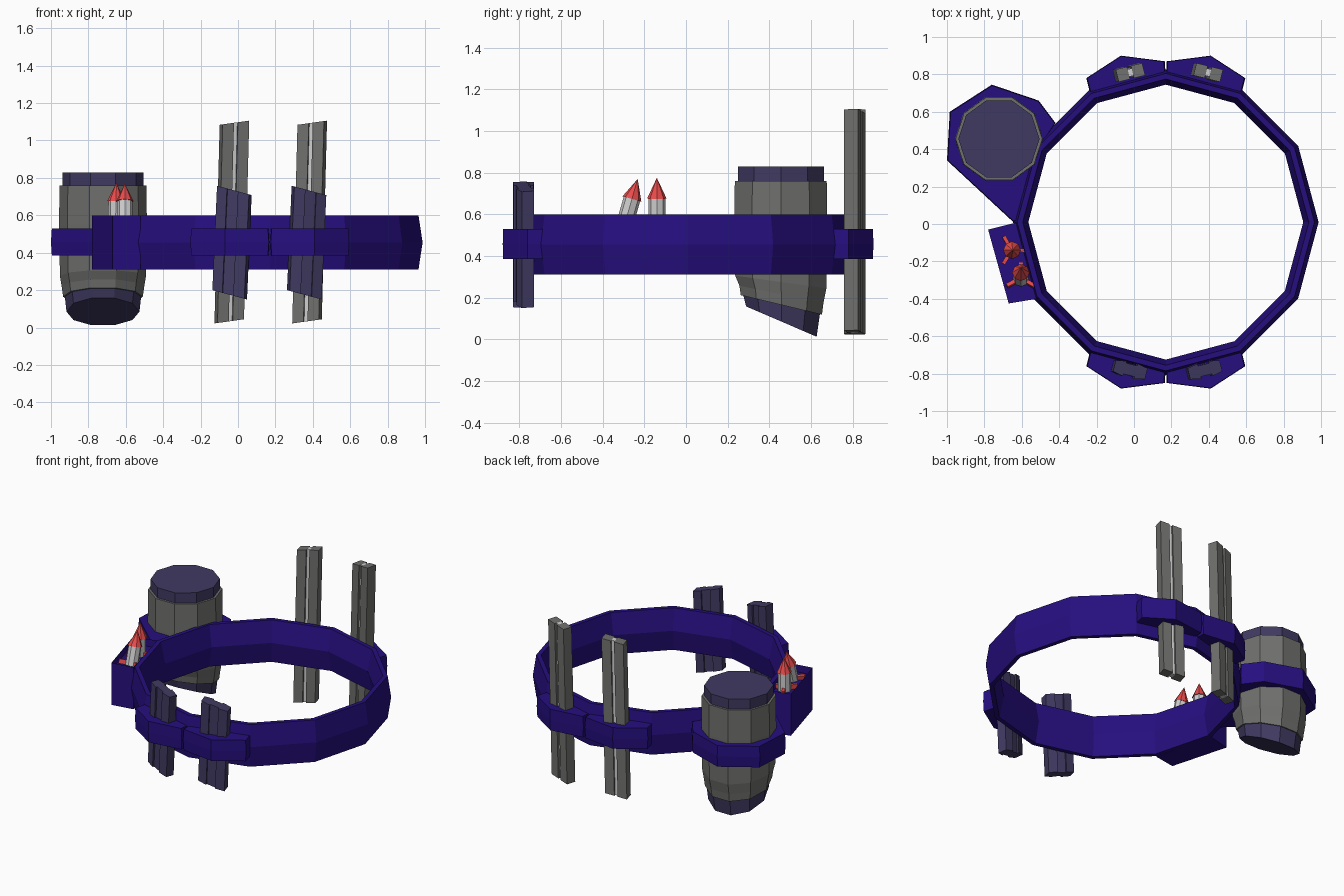
import bpy, bmesh, math
from mathutils import Vector, Matrix

if "Cube" in bpy.data.objects:
    bpy.data.objects.remove(bpy.data.objects["Cube"])


def mat(name, rgb):
    m = bpy.data.materials.new(name)
    m.diffuse_color = (*rgb, 1)
    m.use_nodes = True
    m.node_tree.nodes["Principled BSDF"].inputs["Base Color"].default_value = m.diffuse_color
    return m


BLUE = mat("belt_blue", (0.019, 0.0045, 0.21))
PURPLE = mat("dusky_purple", (0.052, 0.042, 0.12))
GREY = mat("metal_grey", (0.16, 0.16, 0.155))
LIGHT = mat("pale_grey", (0.62, 0.62, 0.62))
RED = mat("signal_red", (0.80, 0.07, 0.07))


def finish(bm, name, *mats):
    bmesh.ops.recalc_face_normals(bm, faces=bm.faces)
    me = bpy.data.meshes.new(name)
    bm.to_mesh(me)
    bm.free()
    for m in mats:
        me.materials.append(m)
    ob = bpy.data.objects.new(name, me)
    bpy.context.collection.objects.link(ob)
    return ob


def loft(bm, loops, caps=True, closed=False):
    """Skin a list of equal-length point loops."""
    rings = [[bm.verts.new(p) for p in lp] for lp in loops]
    n = len(rings[0])
    pairs = list(zip(rings, rings[1:]))
    if closed:
        pairs.append((rings[-1], rings[0]))
    faces = []
    for a, b in pairs:
        for i in range(n):
            j = (i + 1) % n
            faces.append(bm.faces.new((a[i], a[j], b[j], b[i])))
    if caps and not closed:
        faces += [bm.faces.new(rings[0]), bm.faces.new(rings[-1])]
    return faces


def circle(n, r, cx, cy, z, slope=0, ry=None):
    ry = ry or r
    pts = []
    for i in range(n):
        a = 2 * math.pi * i / n
        y = ry * math.sin(a)
        pts.append((cx + r * math.cos(a), cy + y, z + slope * y))
    return pts


def bulged_plate(name, pts, z0, z1, m, edge=0.975):
    """Flat plate whose rim swells slightly at mid height."""
    cx = sum(p[0] for p in pts) / len(pts)
    cy = sum(p[1] for p in pts) / len(pts)
    bm = bmesh.new()
    loft(bm, [[(cx + (x - cx) * s, cy + (y - cy) * s, z) for x, y in pts]
              for z, s in ((z0, edge), ((z0 + z1) / 2, 1), (z1, edge))])
    return finish(bm, name, m)


# Belt: twelve-sided hoop with a swollen cross-section
CX, CY = 0.17, 0.01
bm = bmesh.new()
section = [(0.795, 0.31), (0.817, 0.455), (0.795, 0.60),
           (0.765, 0.60), (0.735, 0.455), (0.765, 0.31)]
loft(bm, [circle(12, r, CX, CY, z) for r, z in section], closed=True)
finish(bm, "belt", BLUE)

# Four loops holding the blades, mirrored around the belt centre
loop = [(0.0, 0.77), (0.005, 0.86), (0.24, 0.89), (0.425, 0.77),
        (0.405, 0.69), (0.20, 0.745)]
for sx, side in ((-1, "left"), (1, "right")):
    for sy, end in ((-1, "front"), (1, "back")):
        bulged_plate(f"{end}_{side}_loop",
                     [(CX + sx * x, CY + sy * y) for x, y in loop],
                     0.385, 0.53, BLUE)


def blade(name, profile, cx, cy, rot, z0, z1, lean, slope, m):
    """Upright bar that leans sideways and has slanted ends."""
    c, s = math.cos(rot), math.sin(rot)
    loops = []
    for z, dx in ((z0, -lean / 2), (z1, lean / 2)):
        lp = []
        for x, y in profile:
            px, py = x * c - y * s, x * s + y * c
            lp.append((cx + dx + px, cy + py, z + slope * px))
        loops.append(lp)
    bm = bmesh.new()
    loft(bm, loops)
    return finish(bm, name, m)


def box(x0, x1, d):
    return [(x0, -d), (x1, -d), (x1, d), (x0, d)]


# Grooved purple grips in front, split grey blades behind
grip = [(-0.088, -0.030), (-0.030, -0.042), (-0.030, -0.030), (0.030, -0.030),
        (0.030, -0.042), (0.088, -0.030), (0.088, 0.030), (0.030, 0.042),
        (0.030, 0.030), (-0.030, 0.030), (-0.030, 0.042), (-0.088, 0.030)]
for cx, s, side in ((-0.032, -1, "left"), (0.367, 1, "right")):
    blade(f"front_{side}_grip", grip, cx, -0.78, s * math.radians(14),
          0.175, 0.733, 0.025, -0.27, PURPLE)
for cx, s, side in ((-0.033, 1, "left"), (0.383, -1, "right")):
    for part, prof, m in (("outer_bar", box(-0.073, -0.011, 0.034), GREY),
                          ("inner_bar", box(0.011, 0.073, 0.034), GREY),
                          ("core", box(-0.011, 0.011, 0.020), LIGHT)):
        blade(f"back_{side}_blade_{part}", prof, cx, 0.81,
              s * math.radians(14), 0.033, 1.095, 0.028, 0.14, m)

# Bracket gripping the canister
bulged_plate("canister_bracket",
             [(-0.985, 0.60), (-0.76, 0.745), (-0.51, 0.66), (-0.42, 0.54),
              (-0.50, 0.42), (-0.61, 0.02), (-0.645, 0.01), (-1.0, 0.34)],
             0.385, 0.53, BLUE, 0.985)

# Canister: ten-sided body whose lower end bends over
KX, KY = -0.722, 0.455
bm = bmesh.new()
loft(bm, [circle(10, 0.232, KX, KY, 0.76),
          circle(10, 0.235, KX, KY, 0.55),
          circle(10, 0.230, KX, KY, 0.275, -0.14),
          circle(10, 0.220, KX, KY + 0.003, 0.215, -0.21, 0.212),
          circle(10, 0.213, KX, KY + 0.003, 0.165, -0.24, 0.205)])
finish(bm, "canister_body", GREY)
bm = bmesh.new()
loft(bm, [circle(10, 0.217, KX, KY, 0.75), circle(10, 0.217, KX, KY, 0.83)])
finish(bm, "canister_lid", PURPLE)
bm = bmesh.new()
loft(bm, [circle(10, 0.205, KX, KY + 0.003, 0.175, -0.26, 0.195),
          circle(10, 0.195, KX, KY + 0.003, 0.085, -0.43, 0.178)])
finish(bm, "canister_base", PURPLE)

# Open pouch on the left side
bm = bmesh.new()
corners = [(-0.78, -0.03), (-0.62, 0.01), (-0.52, -0.40), (-0.67, -0.425)]
faces = loft(bm, [[(x, y, z) for x, y in corners] for z in (0.31, 0.60)])
top = faces[-1]
bmesh.ops.inset_individual(bm, faces=[top], thickness=0.008)
for v in top.verts:
    v.co.z = 0.55
finish(bm, "pouch", BLUE)


def rocket(name, base, tip, turn):
    """Small rocket: pale tube, red nose and three red fins at the foot."""
    base, tip = Vector(base), Vector(tip)
    length = (tip - base).length
    q = (tip - base).to_track_quat('Z', 'Y').to_matrix().to_4x4()
    M = Matrix.Translation(base) @ q
    bm = bmesh.new()
    loft(bm, [circle(8, 0.041, 0, 0, z) for z in (0, length - 0.095)])
    finish(bm, name + "_tube", LIGHT).matrix_world = M
    bm = bmesh.new()
    bmesh.ops.create_cone(bm, cap_ends=True, segments=8, radius1=0.047,
                          radius2=0, depth=0.10,
                          matrix=Matrix.Translation((0, 0, length - 0.05)))
    finish(bm, name + "_nose", RED).matrix_world = M
    bm = bmesh.new()
    for k in range(3):
        R = Matrix.Rotation(turn + k * 2 * math.pi / 3, 4, 'Z')
        loft(bm, [[R @ Vector((x, y, z)) for x, y in
                   ((0.03, -0.01), (0.085, -0.01), (0.085, 0.01), (0.03, 0.01))]
                  for z in (0.0, 0.03)])
    finish(bm, name + "_fins", RED).matrix_world = M


rocket("upright_rocket", (-0.655, -0.14, 0.55), (-0.65, -0.14, 0.775), 2.6)
rocket("leaning_rocket", (-0.605, -0.295, 0.55), (-0.605, -0.232, 0.77), 4.7)
